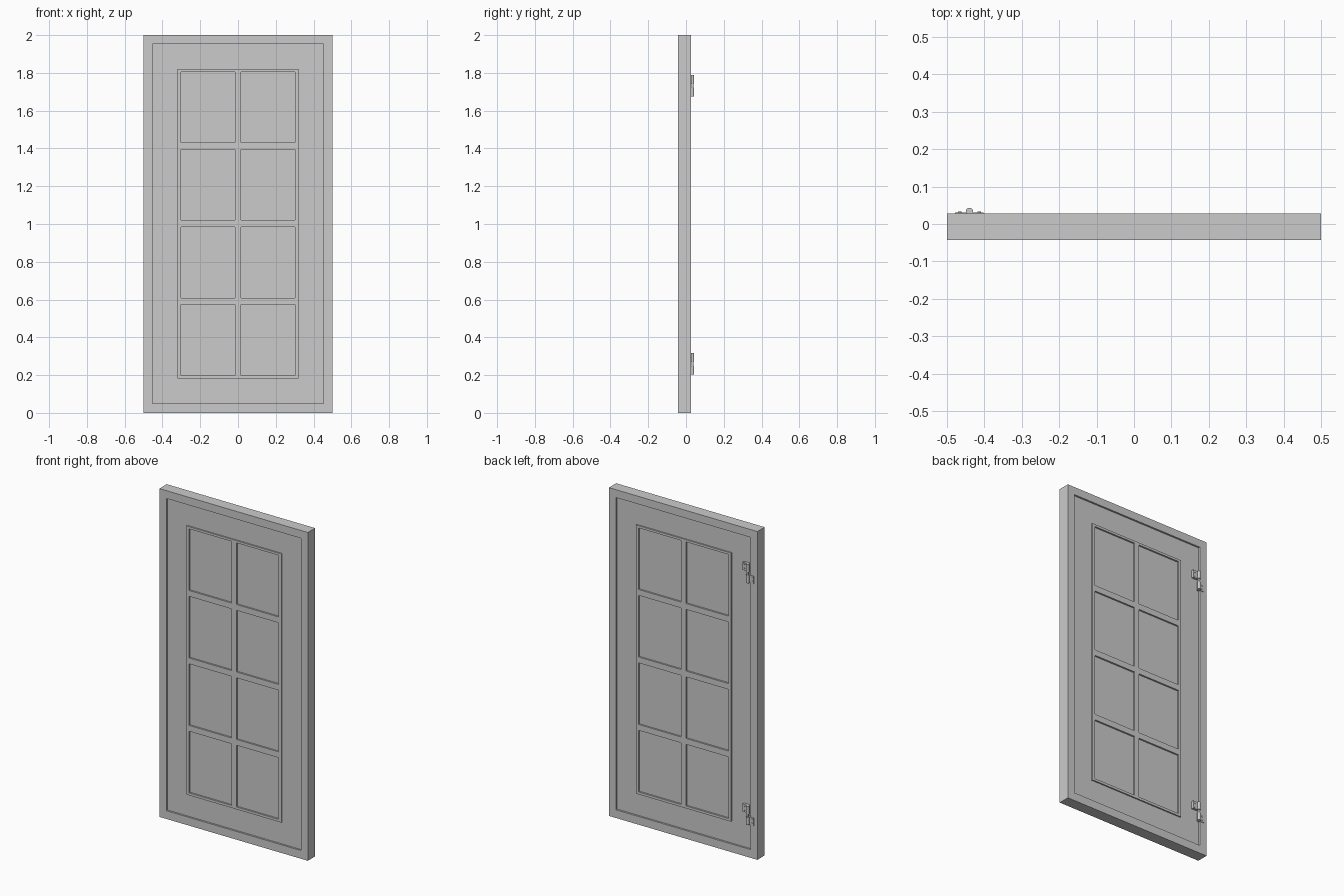
import bpy, bmesh
from mathutils import Matrix

if "Cube" in bpy.data.objects:
    bpy.data.objects.remove(bpy.data.objects["Cube"])

YC = -0.0075  # mid-plane of the door


def finish(bm, name):
    bmesh.ops.recalc_face_normals(bm, faces=bm.faces)
    me = bpy.data.meshes.new(name)
    bm.to_mesh(me)
    bm.free()
    ob = bpy.data.objects.new(name, me)
    bpy.context.collection.objects.link(ob)
    return ob


def lattice(name, xs, zs, half):
    """Slab in the xz plane, open at every odd/odd cell of the grid."""
    bm = bmesh.new()
    v = [[bm.verts.new((x, YC - half, z)) for z in zs] for x in xs]
    for i in range(len(xs) - 1):
        for j in range(len(zs) - 1):
            if not (i % 2 and j % 2):
                bm.faces.new((v[i][j], v[i + 1][j], v[i + 1][j + 1], v[i][j + 1]))
    ext = bmesh.ops.extrude_face_region(bm, geom=bm.faces[:], use_keep_orig=True)
    moved = [g for g in ext["geom"] if isinstance(g, bmesh.types.BMVert)]
    bmesh.ops.translate(bm, verts=moved, vec=(0, 2 * half, 0))
    return finish(bm, name)


def box(name, x0, x1, y0, y1, z0, z1):
    bm = bmesh.new()
    bmesh.ops.create_cube(bm, size=1, matrix=Matrix.Translation(
        ((x0 + x1) / 2, (y0 + y1) / 2, (z0 + z1) / 2))
        @ Matrix.Diagonal((x1 - x0, y1 - y0, z1 - z0, 1)))
    return finish(bm, name)


def cylinder(name, centre, r, depth, axis="Z", sides=20):
    rot = Matrix.Rotation(1.570796, 4, "X") if axis == "Y" else Matrix()
    bm = bmesh.new()
    bmesh.ops.create_cone(bm, cap_ends=True, segments=sides, radius1=r, radius2=r,
                          depth=depth, matrix=Matrix.Translation(centre) @ rot)
    ob = finish(bm, name)
    bpy.ops.object.select_all(action="DESELECT")
    ob.select_set(True)
    bpy.context.view_layer.objects.active = ob
    bpy.ops.object.shade_smooth_by_angle()
    return ob


# Outer frame and recessed door leaf
lattice("outer_frame", [-.5, -.453, .453, .5], [0, .05, 1.952, 2], .035)
lattice("door_leaf", [-.453, -.32, .32, .453], [.05, .183, 1.82, 1.952], .024)

# Raised glazing grid, two panes wide and four high
rows = [.183]
for k in range(4):
    rows += [.198 + .411 * k, .573 + .411 * k]
rows.append(1.82)
cols = [-.32, -.302, -.016, .016, .302, .32]
lattice("glazing_grid", cols, rows, .032)

# Panes set back in the grid
for i in (1, 3):
    for j in (1, 3, 5, 7):
        box("pane", cols[i], cols[i + 1], YC - .022, YC + .022, rows[j], rows[j + 1])

# Hinges on the back: upper half on the leaf, lower half on the frame
HX, HY = -.44, .034
for zc in (.259, 1.732):
    cylinder("hinge_pin", (HX, HY, zc), .006, .10)
    for s in (1, -1):
        za, zb = sorted((zc + s * .010, zc + s * .057))
        xa, xb = sorted((HX, HX + s * .038))
        cylinder("hinge_knuckle", (HX, HY, (za + zb) / 2), .0095, zb - za)
        box("hinge_plate", xa, xb, .0165, .0305, za, zb)
        for dz in (-.012, .012):
            cylinder("hinge_screw", (HX + s * .026, .031, (za + zb) / 2 + dz),
                     .005, .004, "Y", 12)
